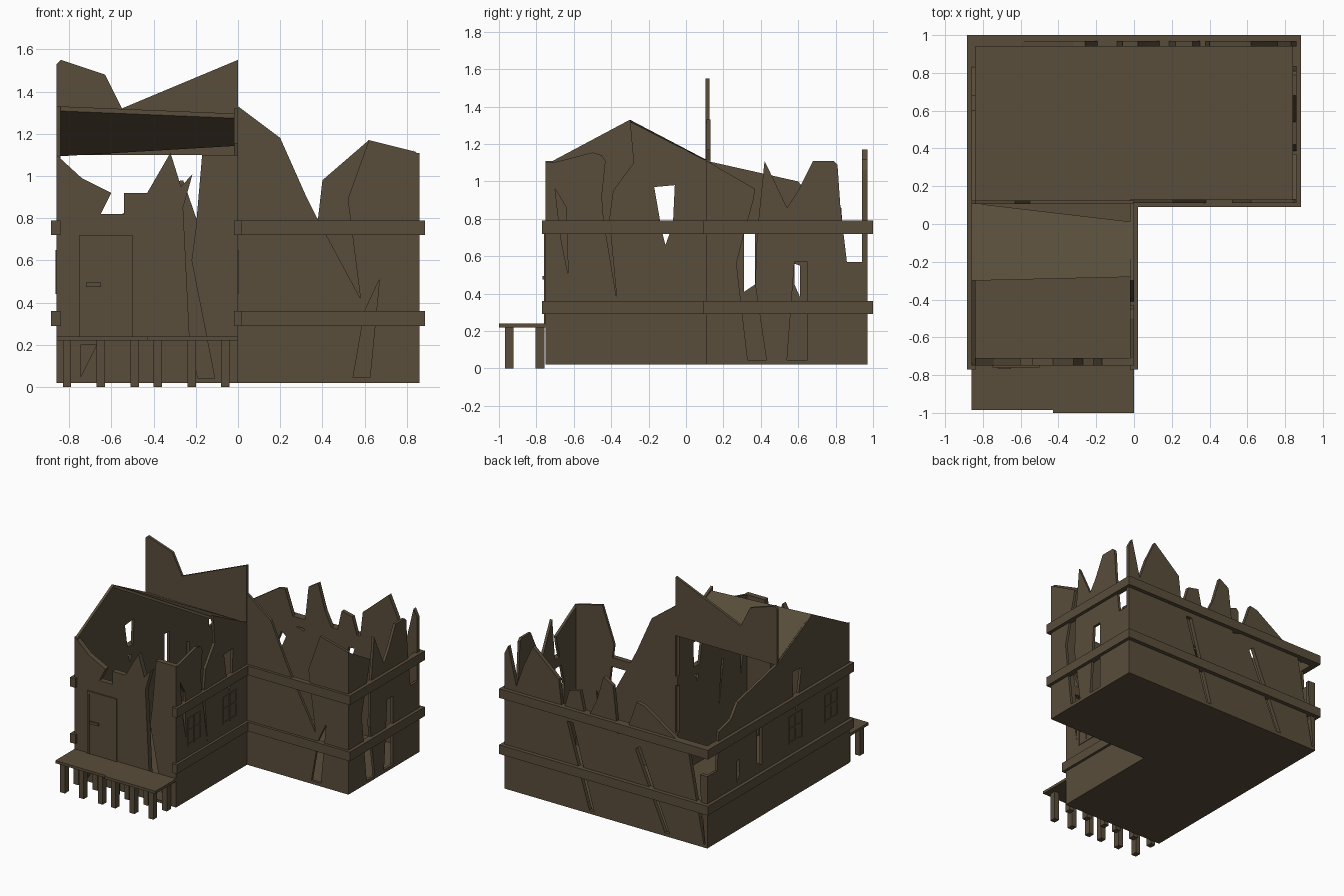
import bpy
from mathutils import Matrix, Vector

mat = bpy.data.materials.new("weathered_brown")
mat.diffuse_color = (0.1, 0.075, 0.043, 1)


def box(name, x0, x1, y0, y1, z0, z1):
    bpy.ops.mesh.primitive_cube_add(size=1)
    o = bpy.context.object
    o.name = name
    o.data.transform(Matrix.Translation(((x0 + x1) / 2, (y0 + y1) / 2, (z0 + z1) / 2))
                     @ Matrix.Diagonal((x1 - x0, y1 - y0, z1 - z0, 1)))
    o.data.materials.append(mat)
    return o


def slab(name, axis, a, b, outline, holes=()):
    """Extrude a profile with holes from a to b along an axis."""
    c = bpy.data.curves.new(name, 'CURVE')
    c.dimensions, c.fill_mode, c.extrude = '2D', 'BOTH', (b - a) / 2
    for pts in [outline, *holes]:
        s = c.splines.new('POLY')
        s.points.add(len(pts) - 1)
        for p, (u, v) in zip(s.points, pts):
            p.co = (u, v, 0, 1)
        s.use_cyclic_u = True
    o = bpy.data.objects.new(name, c)
    bpy.context.collection.objects.link(o)
    bpy.ops.object.select_all(action='DESELECT')
    o.select_set(True)
    bpy.context.view_layer.objects.active = o
    bpy.ops.object.convert(target='MESH')
    o = bpy.context.object
    m = (a + b) / 2
    cols = {'x': ((0, 0, 1, m), (1, 0, 0, 0), (0, 1, 0, 0)),
            'y': ((1, 0, 0, 0), (0, 0, -1, m), (0, 1, 0, 0)),
            'z': ((1, 0, 0, 0), (0, 1, 0, 0), (0, 0, 1, m))}[axis]
    o.data.transform(Matrix((*cols, (0, 0, 0, 1))))
    o.data.materials.clear()
    o.data.materials.append(mat)
    for p in o.data.polygons:
        p.use_smooth = False
    return o


# L-shaped floor
slab("floor", 'z', .02, .04, [(-.86, -.75), (0, -.75), (0, .11), (.86, .11), (.86, .97), (-.86, .97)])

# Broken walls
slab("porch_wall", 'y', -.75, -.71,
     [(-.86, .02), (-.86, 1.1), (-.74, .99), (-.6, .92), (-.65, .82), (-.54, .82), (-.54, .92),
      (-.43, .92), (-.32, 1.11), (-.27, .95), (-.215, 1.01), (-.26, .85), (-.23, .24), (-.19, .04),
      (-.11, .04), (-.22, .6), (-.2, .75), (-.17, 1.1), (0, 1.1), (0, .02)],
     [[(-.745, .05), (-.745, .2), (-.67, .2)]])
slab("main_front_wall", 'y', .11, .13,
     [(0, .02), (0, 1.33), (.2, 1.18), (.32, .91), (.37, .81), (.58, .42), (.52, .89), (.62, 1.17),
      (.84, 1.115), (.86, 1.1), (.86, .02)],
     [[(.67, .51), (.6, .36), (.545, .045), (.625, .045)]])
slab("upper_partition", 'y', .105, .125,
     [(-.86, 1.1), (-.86, 1.53), (-.84, 1.55), (-.63, 1.48), (-.55, 1.32), (0, 1.55), (0, 1.1)])
slab("back_wall", 'y', .94, .97,
     [(.86, .02), (.86, 1.06), (.83, 1.12), (.76, .83), (.7, 1.0), (.62, 1.17), (.4, .98), (.37, .72),
      (.31, .92), (.22, .94), (.17, .72), (.08, .9), (.02, 1.1), (-.06, 1.05), (-.1, .7), (-.17, .72),
      (-.26, .98), (-.32, .97), (-.7, .72), (-.76, .4), (-.83, .045), (-.84, .045), (-.8, .45),
      (-.8, .57), (-.86, .57), (-.86, .02)],
     [[(.33, .68), (.28, .68), (.1, .045), (.14, .045)],
      [(-.25, .62), (-.29, .65), (-.54, .045), (-.5, .045)]])
slab("main_right_wall", 'x', .84, .86,
     [(.11, .02), (.11, 1.11), (.37, .96), (.36, .9), (.31, .72), (.27, .56), (.33, .045), (.43, .045),
      (.37, .45), (.38, .72), (.42, 1.11), (.54, .86), (.6, .95), (.68, 1.11), (.79, 1.11), (.81, 1.09),
      (.825, .87), (.86, .57), (.97, .57), (.97, .02)],
     [[(.54, .045), (.58, .57), (.65, .57), (.65, .045)]])
hole = [(-.17, .97), (-.06, .98), (-.07, .77), (-.11, .66), (-.13, .74)]
slab("wing_right_wall", 'x', -.02, 0,
     [(-.75, .02), (-.75, 1.09), (-.5, 1.155), (-.45, 1.14), (-.43, 1.11), (-.45, .92), (-.44, .79),
      (-.37, .37), (-.41, .8), (-.39, .95), (-.28, 1.1), (-.3, 1.32), (.11, 1.11), (.11, .02)],
     [hole, [(-.7, .96), (-.64, .86), (-.63, .5), (-.67, .7)]])
slab("left_wall", 'x', -.86, -.84,
     [(-.75, .02), (-.75, 1.09), (-.3, 1.33), (.11, 1.11), (.6, 1.0), (.68, .9), (.83, .86), (.85, .57),
      (.97, .57), (.97, .02)],
     [hole, [(.31, .41), (.31, .72), (.37, .72), (.37, .45)],
      [(.58, .45), (.58, .56), (.61, .55), (.61, .38)]])

# Remaining rear roof slope, cut off at an angle
top = [(-.85, -.3, 1.33), (0, -.28, 1.295), (0, .01, 1.165), (-.85, .11, 1.115)]
n = len(top)
verts = top + [(x, y, z - .022) for x, y, z in top]
faces = [tuple(range(n - 1, -1, -1)), tuple(range(n, 2 * n))]
faces += [(i, (i + 1) % n, (i + 1) % n + n, i + n) for i in range(n)]
me = bpy.data.meshes.new("rear_roof")
me.from_pydata([Vector(v) for v in verts], [], [f[::-1] for f in faces])
me.materials.append(mat)
bpy.context.collection.objects.link(bpy.data.objects.new("rear_roof", me))

# Two levels of wall bands, open on the porch side
for label, z0, z1 in (("lower", .29, .36), ("upper", .72, .79)):
    box(label + "_left_band", -.885, -.84, -.77, 1, z0, z1)
    box(label + "_back_band", -.885, .885, .94, 1, z0, z1)
    box(label + "_right_band", .84, .885, .09, 1, z0, z1)
    box(label + "_main_front_band", -.02, .885, .09, .13, z0, z1)
    box(label + "_wing_right_band", -.02, .02, -.77, .13, z0, z1)

# Two-by-two windows on both sides of the wing
for side, x in (("left", -.86), ("right", 0)):
    for k, yc in enumerate((-.53, -.1)):
        for d in (-.075, 0, .075):
            box(f"{side}_window_{k}_upright", x - .005, x + .005, yc + d - .007, yc + d + .007, .44, .65)
        for z in (.44, .545, .636):
            box(f"{side}_window_{k}_rail", x - .004, x + .004, yc - .08, yc + .08, z, z + .014)

# Door with frame and handle
box("door", -.73, -.52, -.757, -.74, .24, .7)
box("door_frame_left", -.75, -.73, -.76, -.74, .24, .72)
box("door_frame_right", -.52, -.5, -.76, -.74, .24, .72)
box("door_frame_top", -.75, -.5, -.76, -.74, .7, .72)
box("door_handle", -.72, -.65, -.768, -.75, .475, .495)

# Porch deck on short posts
box("porch_deck_left", -.86, -.43, -.985, -.75, .22, .24)
box("porch_deck_right", -.43, 0, -1, -.75, .22, .24)
for x in (-.81, -.65, -.49, -.38, -.22, -.06):
    for y in (-.945, -.78):
        box("porch_post", x - .02, x + .02, y - .024, y + .024, 0, .222)
